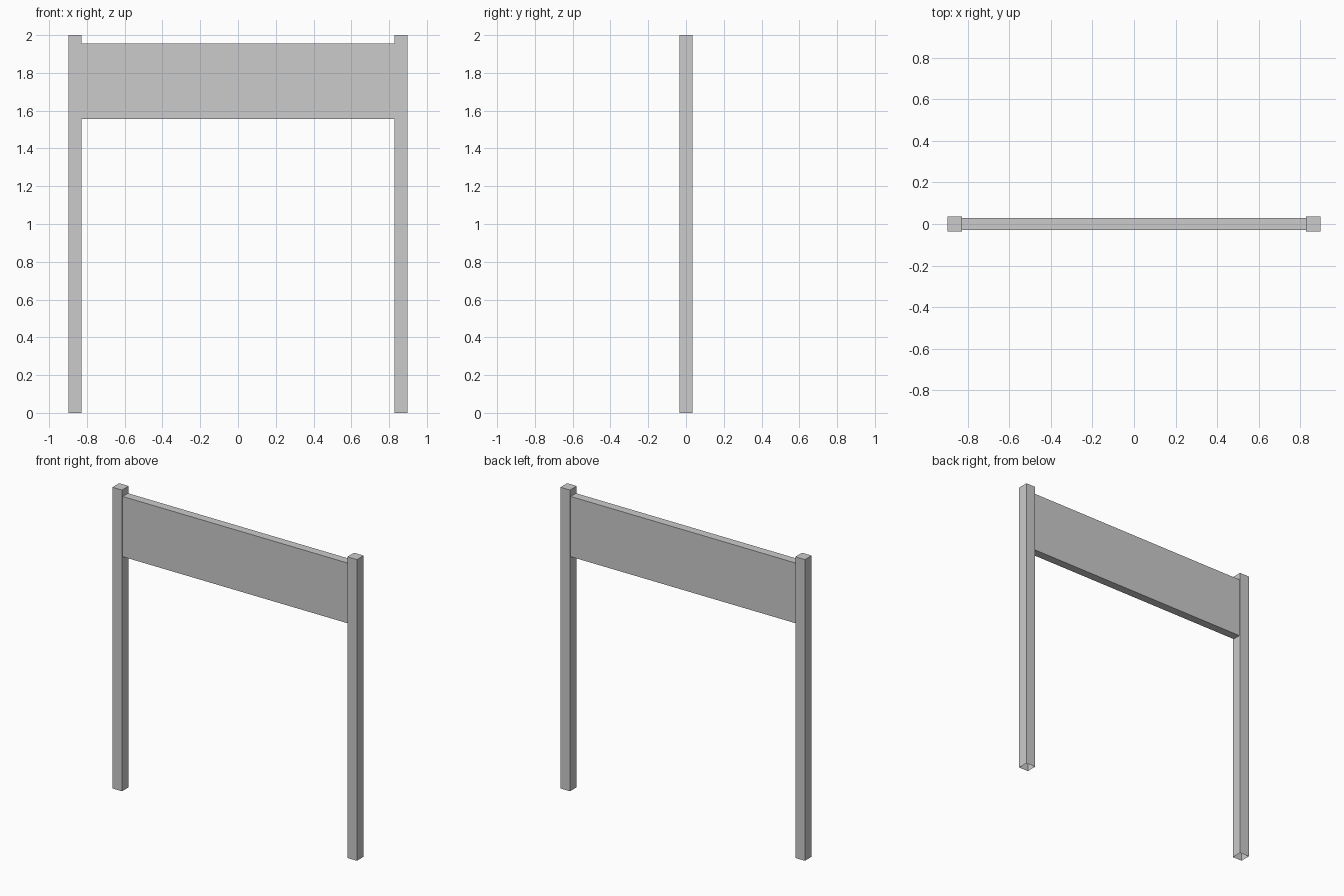
import bpy, bmesh
from mathutils import Vector

if "Cube" in bpy.data.objects:
    bpy.data.objects.remove(bpy.data.objects["Cube"])


def box(name, lo, hi, open_dirs=()):
    """Box between two corners, leaving out faces that point along open_dirs."""
    lo, hi = Vector(lo), Vector(hi)
    bm = bmesh.new()
    bmesh.ops.create_cube(bm, size=1)
    for v in bm.verts:
        v.co = (lo + hi) / 2 + v.co * (hi - lo)
    bm.normal_update()
    hidden = [f for f in bm.faces
              if any(f.normal.dot(Vector(d)) > 0.9 for d in open_dirs)]
    bmesh.ops.delete(bm, geom=hidden, context='FACES')
    mesh = bpy.data.meshes.new(name)
    bm.to_mesh(mesh)
    bm.free()
    obj = bpy.data.objects.new(name, mesh)
    bpy.context.collection.objects.link(obj)
    return obj


POST = 0.07      # square post width
INNER = 0.828    # inner face of each post

# Two square posts, open underneath
for side, x in (("left", -INNER - POST), ("right", INNER)):
    box(side + "_post", (x, -POST / 2, 0), (x + POST, POST / 2, 2),
        open_dirs=[(0, 0, -1)])

# Sign board between the posts, its ends butted against them
box("sign_board", (-INNER, -0.028, 1.555), (INNER, 0.028, 1.955),
    open_dirs=[(1, 0, 0), (-1, 0, 0)])
